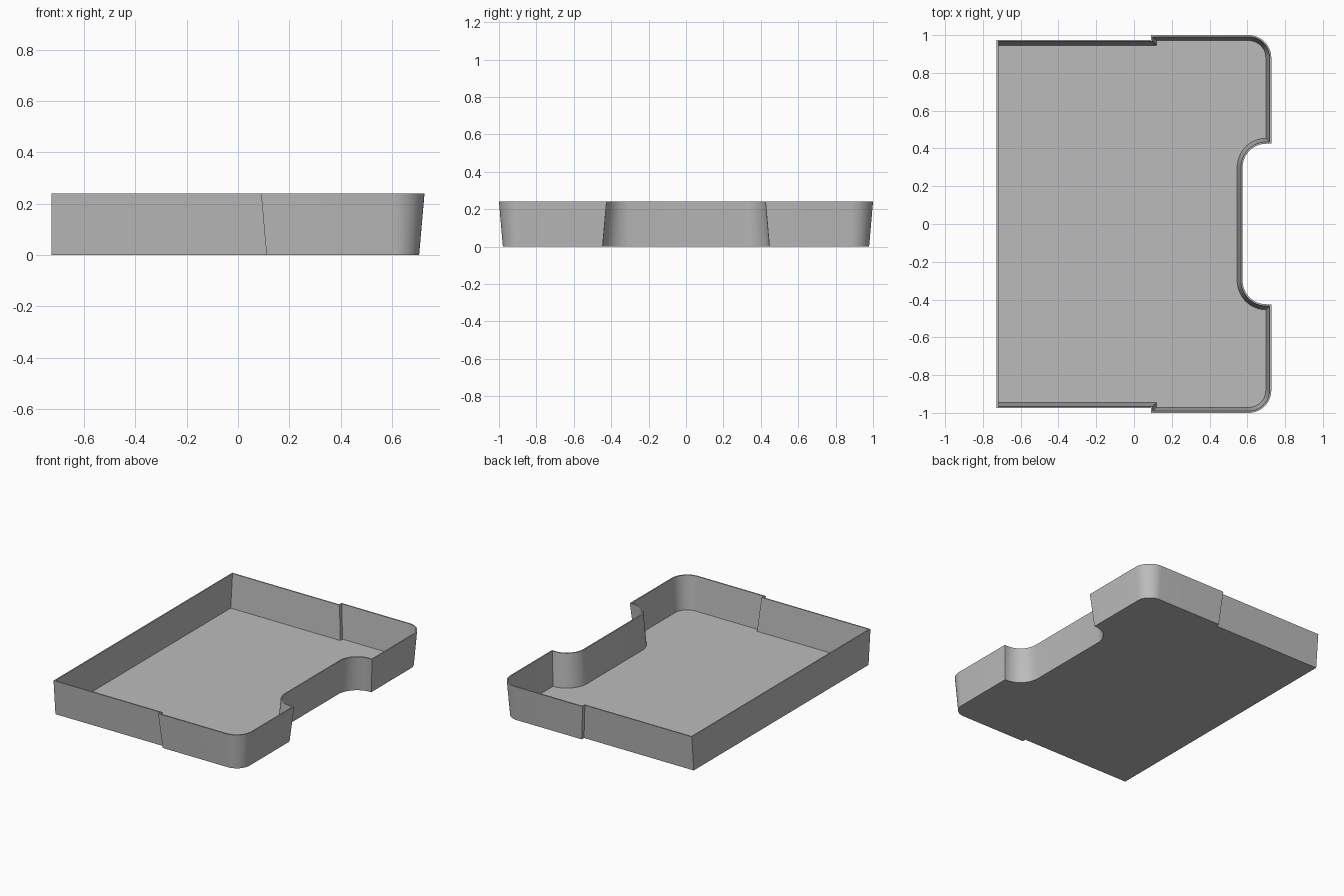
import bpy
import bmesh
from math import sin, cos, pi, radians

HEIGHT = 0.24     # rim height
DRAFT = 0.021     # inward lean of the walls at the base
WALL = 0.009      # wall and floor thickness
SEGMENTS = 12     # steps per rounded corner

if "Cube" in bpy.data.objects:
    bpy.data.objects.remove(bpy.data.objects["Cube"], do_unlink=True)


def arc(cx, cy, radius, start, end):
    """Points along a circular arc, angles in radians."""
    steps = [start + (end - start) * i / SEGMENTS for i in range(SEGMENTS + 1)]
    return [(cx + radius * cos(a), cy + radius * sin(a)) for a in steps]


def outline(inset, left_inset):
    """Tray outline shrunk by inset; the straight left wall has its own inset."""
    left = -0.727 + left_inset
    step = 0.09 + inset
    half = arc(0.70, 0.30, 0.125 + inset, pi, pi / 2)              # notch corner
    half.append((0.727 - inset, 0.425 + inset))                    # notch lip
    half += arc(0.607, 0.88, 0.12 - inset, 0, pi / 2)              # outer corner
    half += [(step, 1 - inset), (step, 0.975 - inset), (left, 0.975 - inset)]
    return half + [(x, -y) for x, y in reversed(half)]


# Tray shell: outer base, outer rim, inner rim and inner floor loops
bm = bmesh.new()
floor_lean = DRAFT * (1 - WALL / HEIGHT)
levels = [(DRAFT, 0, 0), (0, 0, HEIGHT), (WALL, WALL, HEIGHT),
          (WALL + floor_lean, WALL, WALL)]
rings = [[bm.verts.new((x, y, z)) for x, y in outline(inset, left)]
         for inset, left, z in levels]
for lower, upper in zip(rings, rings[1:]):
    for i in range(len(lower)):
        j = (i + 1) % len(lower)
        bm.faces.new((lower[i], lower[j], upper[j], upper[i]))
bm.faces.new(rings[0])
bm.faces.new(rings[-1])
bmesh.ops.recalc_face_normals(bm, faces=bm.faces)

mesh = bpy.data.meshes.new("tray")
bm.to_mesh(mesh)
bm.free()
for face in mesh.polygons:
    face.use_smooth = True
mesh.set_sharp_from_angle(angle=radians(30))

# Plain grey finish
grey = bpy.data.materials.new("grey")
grey.use_nodes = True
colour = (0.5, 0.5, 0.5, 1)
grey.diffuse_color = colour
grey.node_tree.nodes["Principled BSDF"].inputs["Base Color"].default_value = colour
mesh.materials.append(grey)

tray = bpy.data.objects.new("tray", mesh)
bpy.context.collection.objects.link(tray)
